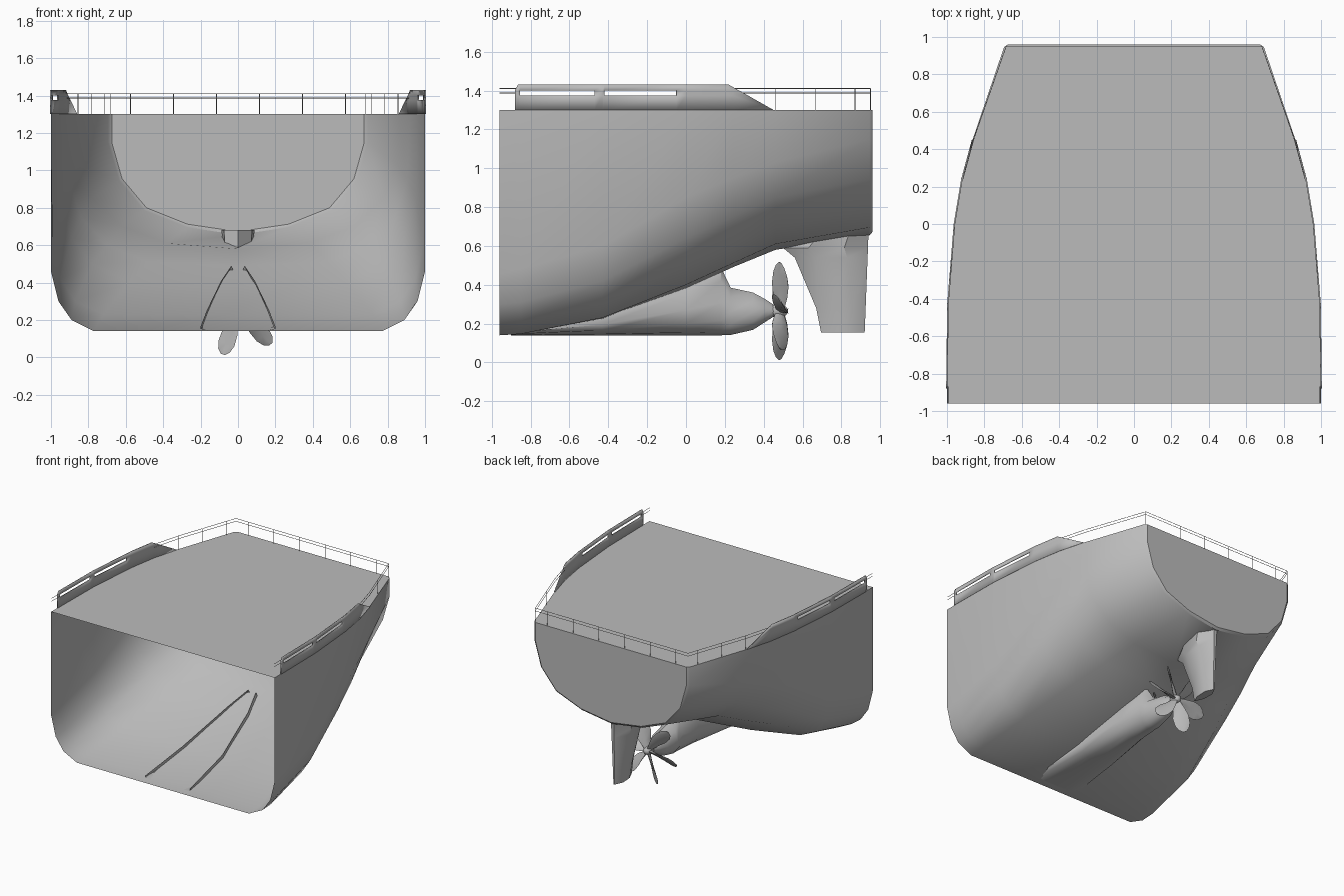
import bpy, bmesh, math
from mathutils import Vector, Matrix

if "Cube" in bpy.data.objects:
    bpy.data.objects.remove(bpy.data.objects["Cube"])

grey = bpy.data.materials.new("hull grey")
grey.use_nodes = True
colour = (0.5, 0.5, 0.5, 1)
grey.diffuse_color = colour
grey.node_tree.nodes["Principled BSDF"].inputs["Base Color"].default_value = colour


def finish(name, bm, angle=35):
    """Turn a bmesh into a shaded, coloured object."""
    bmesh.ops.remove_doubles(bm, verts=bm.verts, dist=0.0005)
    bmesh.ops.recalc_face_normals(bm, faces=bm.faces)
    mesh = bpy.data.meshes.new(name)
    bm.to_mesh(mesh)
    bm.free()
    mesh.materials.append(grey)
    obj = bpy.data.objects.new(name, mesh)
    bpy.context.collection.objects.link(obj)
    bpy.ops.object.select_all(action="DESELECT")
    obj.select_set(True)
    bpy.context.view_layer.objects.active = obj
    bpy.ops.object.shade_smooth_by_angle(angle=math.radians(angle))
    return obj


def loft(bm, rings, closed=False, cap_start=False, cap_end=False):
    """Skin a list of equal-length point rings."""
    rows = [[bm.verts.new(p) for p in ring] for ring in rings]
    n = len(rows[0])
    for a, b in zip(rows, rows[1:]):
        for i in range(n if closed else n - 1):
            j = (i + 1) % n
            bm.faces.new((a[i], a[j], b[j], b[i]))
    if cap_start:
        bm.faces.new(rows[0])
    if cap_end:
        bm.faces.new(rows[-1])


def mirrored(half):
    """Complete a half section that starts on the centre line."""
    return [(-x, y, z) for x, y, z in reversed(half[1:])] + list(half)


def lerp(table, t):
    """Piecewise linear lookup in (key, value) pairs."""
    for (a, u), (b, v) in zip(table, table[1:]):
        if t <= b:
            return u + (v - u) * max(0, t - a) / (b - a)
    return table[-1][1]


# Hull stations: y, then half-section points (x, z) from keel to deck
DECK = 1.3
stations = [
    (-.96, [(0, .14), (.77, .14), (.89, .2), (.96, .3), (1, .46), (1, DECK)]),
    (-.85, [(0, .147), (.77, .147), (.89, .207), (.96, .31), (1, .48), (1, DECK)]),
    (-.43, [(0, .225), (.72, .23), (.87, .3), (.95, .42), (.99, .6), (.995, DECK)]),
    (0, [(0, .38), (.58, .4), (.78, .5), (.89, .64), (.95, .85), (.96, DECK)]),
    (.24, [(0, .49), (.48, .51), (.7, .6), (.84, .75), (.905, .95), (.92, DECK)]),
    (.46, [(0, .58), (.38, .61), (.62, .7), (.78, .85), (.85, 1.03), (.86, DECK)]),
    (.945, [(0, .655), (.27, .695), (.5, .785), (.635, .945), (.695, 1.15), (.695, DECK)]),
    (.96, [(0, .672), (.27, .712), (.49, .8), (.62, .955), (.675, 1.15), (.675, DECK)]),
]
bm = bmesh.new()
loft(bm, [mirrored([(x, y, z) for x, z in sec]) for y, sec in stations], cap_end=True)
finish("hull", bm)

# Flat deck on top of the hull
edge = [(y, sec[-1][0]) for y, sec in stations]
bm = bmesh.new()
loft(bm, [[(-x, y, DECK), (x, y, DECK)] for y, x in edge])
finish("deck", bm)

# Bulwarks with two long slots on each side
top_line = [(-.88, 1.405), (-.865, 1.43), (.22, 1.43), (.45, DECK)]
slots = [(-.855, -.47), (-.42, -.05)]
cuts = [-.88, -.865, -.855, -.47, -.43, -.42, -.05, 0, .22, .24, .45]
levels = [DECK, 1.375, 1.4, 2]
for side, label in ((1, "left"), (-1, "right")):
    bm = bmesh.new()
    for a, b in zip(cuts, cuts[1:]):
        for low, high in zip(levels, levels[1:]):
            if low == levels[1] and any(s <= a and b <= e for s, e in slots):
                continue
            pts = []
            for y, level in ((a, low), (b, low), (b, high), (a, high)):
                p = Vector((side * lerp(edge, y), y, min(level, lerp(top_line, y))))
                if all((p - q).length > 1e-4 for q in pts):
                    pts.append(p)
            if len(pts) > 2:
                bm.faces.new([bm.verts.new(p) for p in pts])
    wall = finish(label + "_bulwark", bm)
    thick = wall.modifiers.new("thickness", "SOLIDIFY")
    thick.thickness = 0.008
    thick.offset = 0


# Railings: thin round wires
def wires(name, paths, radius=0.002):
    curve = bpy.data.curves.new(name, "CURVE")
    curve.dimensions = "3D"
    curve.bevel_depth = radius
    curve.bevel_resolution = 0
    for path in paths:
        spline = curve.splines.new("POLY")
        spline.points.add(len(path) - 1)
        for point, co in zip(spline.points, path):
            point.co = (*co, 1)
    curve.materials.append(grey)
    bpy.context.collection.objects.link(bpy.data.objects.new(name, curve))


def at_edge(y, z, side=1):
    return (side * (lerp(edge, y) - 0.005), y, z)


RAIL = 1.41
paths = []
for z in (RAIL, 1.387):
    half = [at_edge(y, z) for y in (.95, .46, .24)]
    paths.append(mirrored([(0, .95, z)] + half))
    paths += [[at_edge(-.96, z, s), at_edge(-.87, z, s)] for s in (1, -1)]
for s in (1, -1):
    feet = [at_edge(y, DECK, s) for y in (.46, .665, .87, .95)]
    feet += [(s * x, .95, DECK) for x in (.115, .345, .575)]
    paths += [[f, (f[0], f[1], RAIL)] for f in feet]
wires("railing", paths)

# Skeg and shaft bossing: y, bottom, top, half width, half width at top
skeg = [
    (-.9, .14, .165, .2, .2), (-.43, .14, .255, .17, .165),
    (0, .14, .41, .12, .09), (.18, .14, .49, .1, .035),
    (.23, .142, .385, .09, 0), (.345, .168, .36, .075, 0),
    (.41, .21, .325, .05, 0), (.45, .235, .298, .03, 0),
]
rings = []
for y, b, t, w, wt in skeg:
    h = t - b
    rings.append(mirrored([
        (0, y, b), (.5 * w, y, b + .05 * h), (.87 * w, y, b + .22 * h),
        (w, y, b + .48 * h), (max(wt, .75 * w) if not wt else (w + wt) / 2, y, b + .8 * h),
        (wt, y, t)]))
bm = bmesh.new()
loft(bm, rings, cap_end=True)
finish("skeg", bm, 50)

# Rudder: z, leading edge, trailing edge, half thickness
rudder = [(.155, .695, .92, .035), (.28, .67, .925, .048), (.54, .56, .935, .075),
          (.59, .5, .937, .082), (.68, .6, .94, .088)]
foil = [(0, 0), (.3, .85), (.72, 1), (1, .15)]
rings = []
for z, lead, trail, t in rudder:
    one = [(t * k, lead + (trail - lead) * f, z) for f, k in foil]
    rings.append(mirrored(one))
bm = bmesh.new()
loft(bm, rings, closed=True, cap_start=True, cap_end=True)
finish("rudder", bm)

# Propeller: radius, chord, pitch in degrees
HUB = Vector((0, .485, .265))
blade = [(.02, .05, 65), (.08, .09, 55), (.14, .12, 45), (.2, .115, 38), (.24, .08, 34), (.262, .025, 32)]
bm = bmesh.new()
for k in range(6):
    turn = Matrix.Rotation(math.radians(18 + 60 * k), 4, "Y")
    rings = []
    for r, chord, pitch in blade:
        p = math.radians(pitch)
        along = Vector((math.cos(p), math.sin(p), 0))
        across = Vector((-math.sin(p), math.cos(p), 0))
        thick = 0.012 * (1 - r / 0.35)
        ring = []
        for i in range(8):
            a = math.tau * i / 8
            q = along * (chord / 2 * math.cos(a)) + across * (thick * math.sin(a))
            ring.append(HUB + turn @ (q + Vector((0, 0, r))))
        rings.append(ring)
    loft(bm, rings, closed=True, cap_start=True, cap_end=True)
finish("propeller_blades", bm, 60)

# Propeller hub
bm = bmesh.new()
shape = Matrix.Translation(HUB - Vector((0, .01, 0))) @ Matrix.Diagonal((.036, .05, .036, 1))
bmesh.ops.create_uvsphere(bm, u_segments=16, v_segments=10, radius=1, matrix=shape)
finish("propeller_hub", bm, 60)
